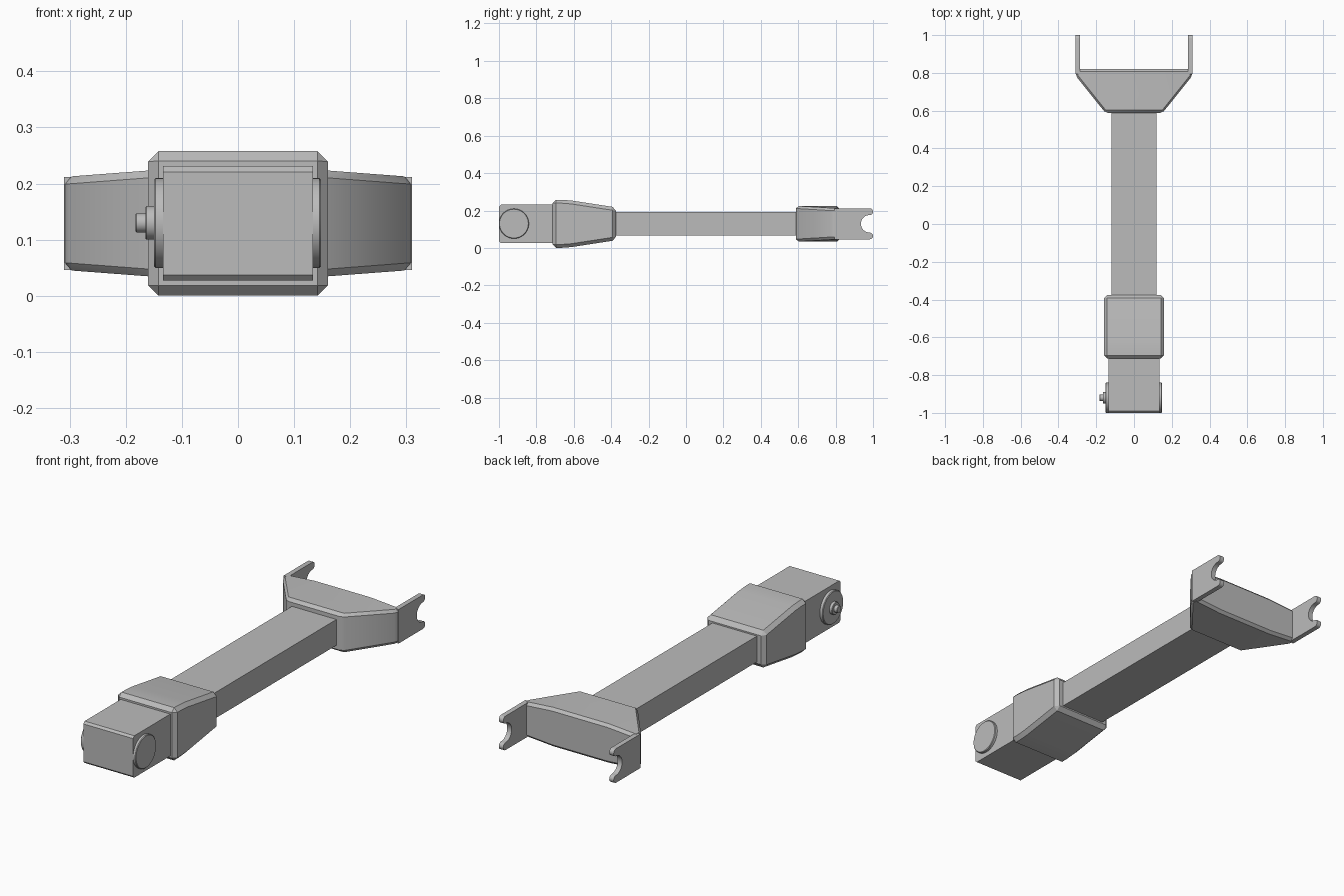
import bpy, bmesh, math
from mathutils import Matrix

cube = bpy.data.objects.get("Cube")
if cube:
    bpy.data.objects.remove(cube, do_unlink=True)

MID = 0.129  # height of the long axis

grey = bpy.data.materials.new("plain grey")
grey.use_nodes = True
grey.diffuse_color = (0.5, 0.5, 0.5, 1)
grey.node_tree.nodes["Principled BSDF"].inputs["Base Color"].default_value = (0.5, 0.5, 0.5, 1)


def finish(name, bm, bevel=0):
    """Turn a bmesh into a shaded object with an optional chamfer."""
    bmesh.ops.recalc_face_normals(bm, faces=bm.faces)
    mesh = bpy.data.meshes.new(name)
    bm.to_mesh(mesh)
    bm.free()
    mesh.materials.append(grey)
    obj = bpy.data.objects.new(name, mesh)
    bpy.context.collection.objects.link(obj)
    bpy.ops.object.select_all(action='DESELECT')
    obj.select_set(True)
    bpy.context.view_layer.objects.active = obj
    if bevel:
        mod = obj.modifiers.new("chamfer", 'BEVEL')
        mod.width = bevel
        mod.segments = 1
        mod.limit_method = 'ANGLE'
        mod.angle_limit = math.radians(30)
        bpy.ops.object.modifier_apply(modifier=mod.name)
    bpy.ops.object.shade_smooth_by_angle(angle=math.radians(30))
    return obj


def extrude_side(name, profile, x0, x1, bevel=0):
    """Extrude a side profile of (y, z) points from x0 to x1."""
    bm = bmesh.new()
    face = bm.faces.new([bm.verts.new((x0, y, z)) for y, z in profile])
    out = bmesh.ops.extrude_face_region(bm, geom=[face])
    verts = [v for v in out["geom"] if isinstance(v, bmesh.types.BMVert)]
    bmesh.ops.translate(bm, verts=verts, vec=(x1 - x0, 0, 0))
    return finish(name, bm, bevel)


def mirrored(half):
    """Close a profile of (y, half height) points around the long axis."""
    return [(y, MID + h) for y, h in half] + [(y, MID - h) for y, h in reversed(half)]


def disc(name, x0, x1, radius, bevel=0.003):
    bm = bmesh.new()
    turn = Matrix.Translation(((x0 + x1) / 2, -0.92, MID + 0.001)) @ Matrix.Rotation(math.pi / 2, 4, 'Y')
    bmesh.ops.create_cone(bm, cap_ends=True, segments=40, radius1=radius, radius2=radius,
                          depth=x1 - x0, matrix=turn)
    return finish(name, bm, bevel)


def arc(y, z, r, start, end, steps):
    angles = [math.radians(start + (end - start) * i / steps) for i in range(steps + 1)]
    return [(y + r * math.cos(a), z + r * math.sin(a)) for a in angles]


# Long shaft, square head and tapered collar
extrude_side("shaft", mirrored([(-0.5, 0.063), (0.7, 0.063)]), -0.12, 0.12)
extrude_side("head_block", mirrored([(-1.0, 0.092), (-0.99, 0.102), (-0.65, 0.102)]), -0.134, 0.134)
extrude_side("collar", mirrored([(-0.713, 0.129), (-0.66, 0.128), (-0.61, 0.124), (-0.375, 0.088)]),
             -0.16, 0.16, 0.018)

# Round caps on the head, with a stepped pin on one side
disc("left_cap", 0.13, 0.148, 0.08)
disc("right_cap", -0.15, -0.13, 0.08)
disc("pin_boss", -0.165, -0.145, 0.03, 0.002)
disc("pin", -0.183, -0.16, 0.017, 0.002)

# Flared yoke, built as a loft across x
bm = bmesh.new()
rings = []
for x, front, h in ((-0.309, 0.785, 0.083), (-0.15, 0.587, 0.095),
                    (0.15, 0.587, 0.095), (0.309, 0.785, 0.083)):
    rings.append([bm.verts.new((x, y, MID + s * h))
                  for y, s in ((front, -1), (0.82, -1), (0.82, 1), (front, 1))])
for a, b in zip(rings, rings[1:]):
    for i in range(4):
        j = (i + 1) % 4
        bm.faces.new((a[i], a[j], b[j], b[i]))
bm.faces.new(rings[0])
bm.faces.new(rings[-1])
finish("yoke_body", bm, 0.013)

# Notched prongs at both ends of the yoke
tip = 0.018
edge = 0.083
low, high = MID - edge + tip, MID + edge - tip
end = 1 - tip
prong = ([(0.795, MID - edge)]
         + arc(end, low, tip, -90, 90, 10)
         + arc(end, MID, edge - 2 * tip, 270, 90, 18)[1:-1]
         + arc(end, high, tip, -90, 90, 10)
         + [(0.795, MID + edge)])
for name, side in (("left_prong", 1), ("right_prong", -1)):
    extrude_side(name, prong, side * 0.286, side * 0.31)
